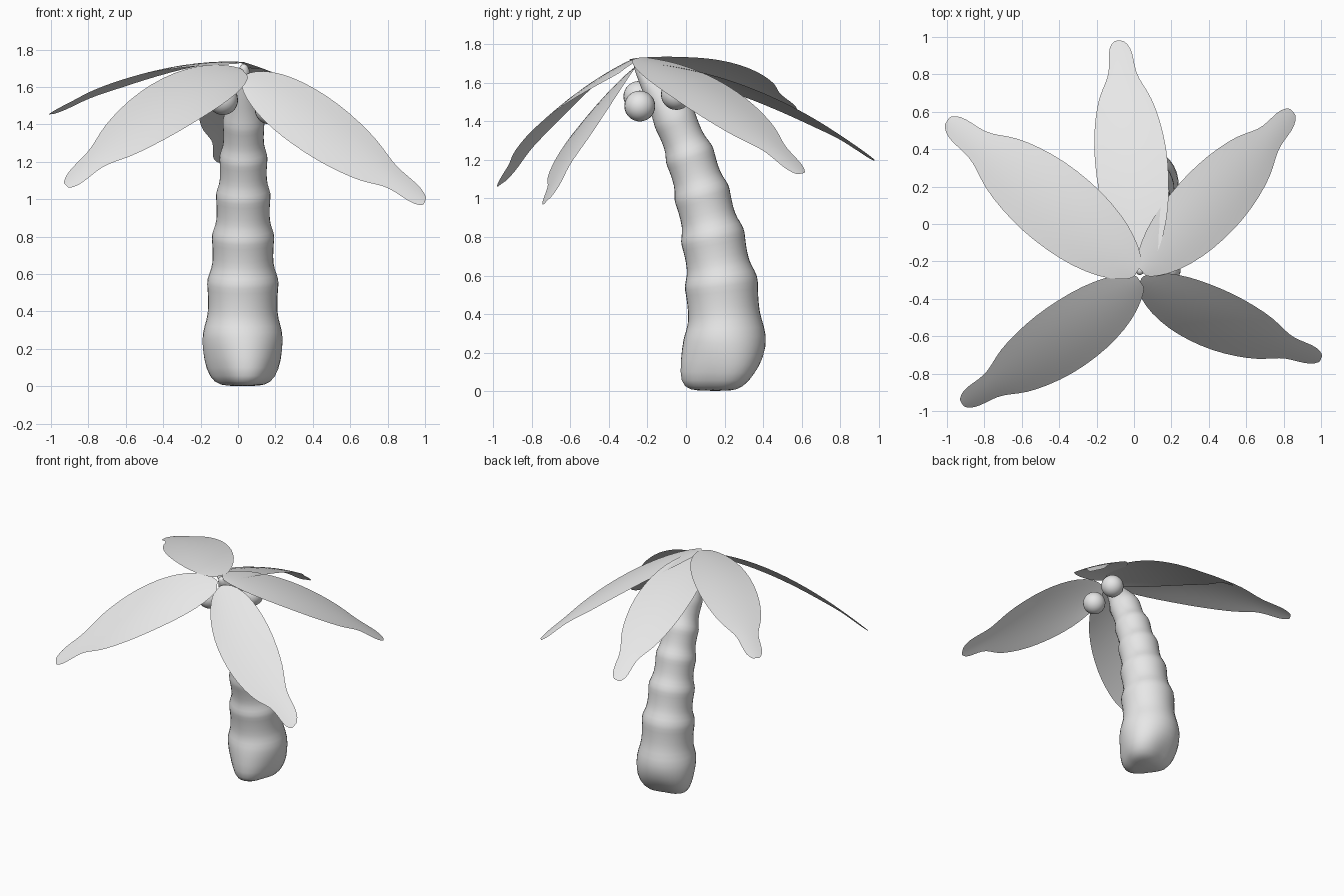
import bpy, bmesh, math
from mathutils import Vector

cube = bpy.data.objects.get("Cube")
if cube:
    bpy.data.objects.remove(cube)

grey = bpy.data.materials.new("light_grey")
grey.use_nodes = True
grey.diffuse_color = (0.8, 0.8, 0.8, 1)
grey.node_tree.nodes["Principled BSDF"].inputs["Base Color"].default_value = (0.8, 0.8, 0.8, 1)


def finish(name, bm, subdivide=0):
    bmesh.ops.recalc_face_normals(bm, faces=bm.faces)
    mesh = bpy.data.meshes.new(name)
    bm.to_mesh(mesh)
    bm.free()
    mesh.materials.append(grey)
    mesh.shade_smooth()
    obj = bpy.data.objects.new(name, mesh)
    bpy.context.collection.objects.link(obj)
    if subdivide:
        mod = obj.modifiers.new("Smooth", 'SUBSURF')
        mod.levels = mod.render_levels = subdivide


def bridge(bm, rows, closed):
    n = len(rows[0])
    for a, b in zip(rows, rows[1:]):
        for i in range(n if closed else n - 1):
            j = (i + 1) % n
            bm.faces.new((a[i], a[j], b[j], b[i]))


# Trunk: leaning stack of swollen joints, each ring (z, y, radius)
rings = [(0.0, 0.155, 0.08), (0.015, 0.16, 0.15), (0.09, 0.18, 0.196), (0.2, 0.2, 0.219)]
joints = [(0.29, 0.207, 0.22), (0.57, 0.182, 0.199), (0.81, 0.137, 0.174),
          (1.03, 0.081, 0.152), (1.23, 0.017, 0.134), (1.42, -0.062, 0.116)]
for low, high in zip(joints, joints[1:]):
    rings.append(low)
    for t, swell in ((0.25, 0.97), (0.5, 0.94), (0.82, 0.96)):
        rings.append((low[0] + t * (high[0] - low[0]),
                      low[1] + t * (high[1] - low[1]), high[2] * swell))
rings += [joints[-1], (1.49, -0.1, 0.095), (1.57, -0.16, 0.07),
          (1.66, -0.225, 0.04), (1.725, -0.265, 0.02)]

SIDES = 18
bm = bmesh.new()
rows = []
for k, (z, y, r) in enumerate(rings):
    before, after = rings[max(k - 1, 0)], rings[min(k + 1, len(rings) - 1)]
    lean = 0 if z < 0.15 else (after[1] - before[1]) / (after[0] - before[0])
    cos_lean = 1 / math.sqrt(1 + lean * lean)
    root = 0.18 * max(0, 1 - z / 0.25)      # uneven root lobes fading upward
    row = []
    for i in range(SIDES):
        a = math.tau * i / SIDES
        lobes = math.cos(3 * (a + math.radians(80))) + 0.5 * math.cos(a + math.radians(30))
        rad = r * (1 + root * lobes)
        out = rad * math.sin(a)
        row.append(bm.verts.new((0.023 + 0.005 * z + rad * math.cos(a),
                                 y + out * cos_lean, z - out * lean * cos_lean)))
    rows.append(row)
bridge(bm, rows, True)
bm.faces.new(rows[0])
bm.faces.new(rows[-1])
finish("trunk", bm, subdivide=1)

# Leaves: drooping rib with a pinched, rounded tip
WIDTHS = [(0, 0.22), (0.05, 0.45), (0.14, 0.72), (0.27, 0.92), (0.4, 1.0), (0.53, 1.0),
          (0.65, 0.89), (0.75, 0.72), (0.81, 0.5), (0.86, 0.36), (0.92, 0.34),
          (0.97, 0.3), (1, 0.14)]


def leaf(name, base, middle, tip, half):
    base, middle, tip, half = map(Vector, (base, middle, tip, half))
    control = 2 * middle - (base + tip) / 2
    up = (tip - base).cross(half).normalized()
    if up.z < 0:
        up = -up
    bm = bmesh.new()
    rows = []
    for t, w in WIDTHS:
        rib = base * (1 - t) ** 2 + control * 2 * t * (1 - t) + tip * t * t
        rows.append([bm.verts.new(rib + half * (s * w) - up * (0.015 * w * s * s))
                     for s in (-1, -0.5, 0, 0.5, 1)])
    bridge(bm, rows, False)
    finish(name, bm, subdivide=1)


leaf("back_leaf", (0.03, -0.24, 1.7), (-0.02, 0.38, 1.545), (-0.08, 0.98, 1.2), (0.195, 0, 0.03))
leaf("back_left_leaf", (0.04, -0.25, 1.73), (0.445, 0.15, 1.52), (0.85, 0.6, 1.13), (-0.125, 0.145, 0.03))
leaf("back_right_leaf", (0.02, -0.25, 1.73), (-0.455, 0.125, 1.685), (-1.0, 0.55, 1.455), (0.115, 0.185, 0.015))
leaf("front_right_leaf", (0.035, -0.31, 1.68), (-0.4, -0.635, 1.495), (-0.92, -0.96, 1.075), (-0.1, 0.155, 0.11))
leaf("front_left_leaf", (0.03, -0.315, 1.64), (0.45, -0.525, 1.39), (1.0, -0.72, 0.99), (0.06, 0.15, 0.15))

# Round fruit under the crown
for name, spot in (("left_fruit", (0.17, -0.24, 1.48)), ("right_fruit", (-0.08, -0.245, 1.53)),
                   ("back_fruit", (0.16, -0.05, 1.54))):
    bm = bmesh.new()
    bmesh.ops.create_uvsphere(bm, u_segments=24, v_segments=14, radius=0.08)
    bmesh.ops.translate(bm, verts=bm.verts, vec=spot)
    finish(name, bm)
